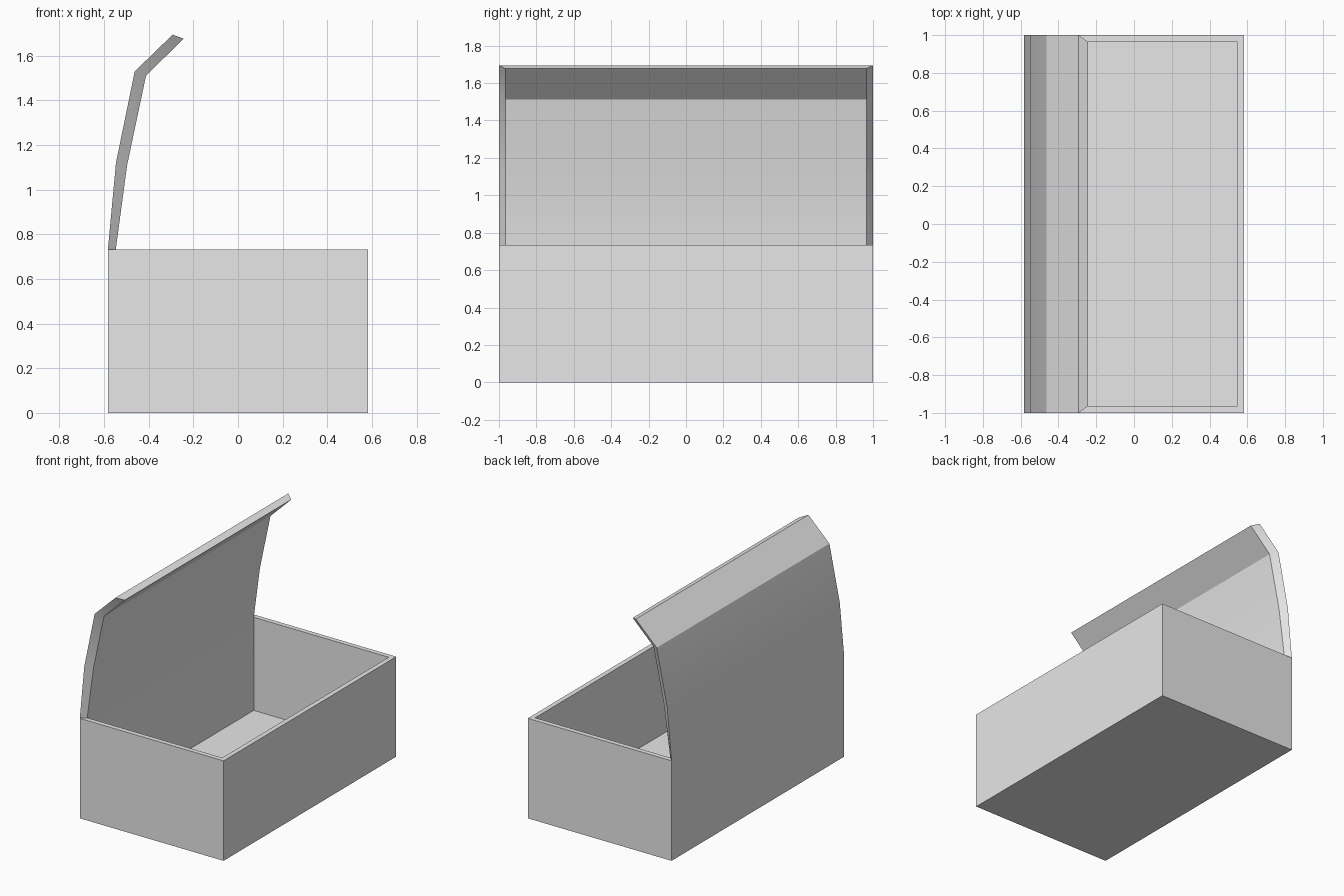
import bpy
import bmesh

default = bpy.data.objects.get("Cube")
if default:
    bpy.data.objects.remove(default, do_unlink=True)

# Overall sizes
HALF_X, HALF_Y, HEIGHT, WALL = 0.583, 1.0, 0.733, 0.05
# Lid profile steps: outer x, outer z, inner x, inner z
LID_STEPS = [(-0.547, 1.12, -0.497, 1.11),
             (-0.463, 1.53, -0.412, 1.512),
             (-0.293, 1.695, -0.243, 1.677)]


def make_material(name, colour):
    mat = bpy.data.materials.new(name)
    mat.use_nodes = True
    mat.diffuse_color = colour
    mat.node_tree.nodes["Principled BSDF"].inputs["Base Color"].default_value = colour
    return mat


def extrude(bm, face):
    """Extrude one face and return the new cap."""
    return bmesh.ops.extrude_discrete_faces(bm, faces=[face])["faces"][0]


bm = bmesh.new()

# Solid block standing on the ground
bmesh.ops.create_cube(bm, size=2)
for v in bm.verts:
    v.co = (v.co.x * HALF_X, v.co.y * HALF_Y, (v.co.z + 1) * HEIGHT / 2)

# Mitred rim, then the hollow inside
top = max(bm.faces, key=lambda f: f.calc_center_median().z)
rim = bmesh.ops.inset_region(bm, faces=[top], thickness=WALL)["faces"]
floor = extrude(bm, top)
for v in floor.verts:
    v.co.z = WALL

# Open lid grown from the rear strip of the rim
cap = min(rim, key=lambda f: f.calc_center_median().x)
for outer_x, outer_z, inner_x, inner_z in LID_STEPS:
    cap = extrude(bm, cap)
    for v in cap.verts:
        outside = abs(v.co.y) > HALF_Y - WALL / 2
        v.co.x, v.co.z = (outer_x, outer_z) if outside else (inner_x, inner_z)

bmesh.ops.recalc_face_normals(bm, faces=bm.faces)
mesh = bpy.data.meshes.new("open_box")
bm.to_mesh(mesh)
bm.free()
mesh.materials.append(make_material("light_grey", (0.8, 0.8, 0.8, 1.0)))

box = bpy.data.objects.new("open_box", mesh)
bpy.context.collection.objects.link(box)

# Gentle lid bends are smooth, real corners stay crisp
bpy.ops.object.select_all(action="DESELECT")
box.select_set(True)
bpy.context.view_layer.objects.active = box
bpy.ops.object.shade_smooth_by_angle(angle=0.5)
